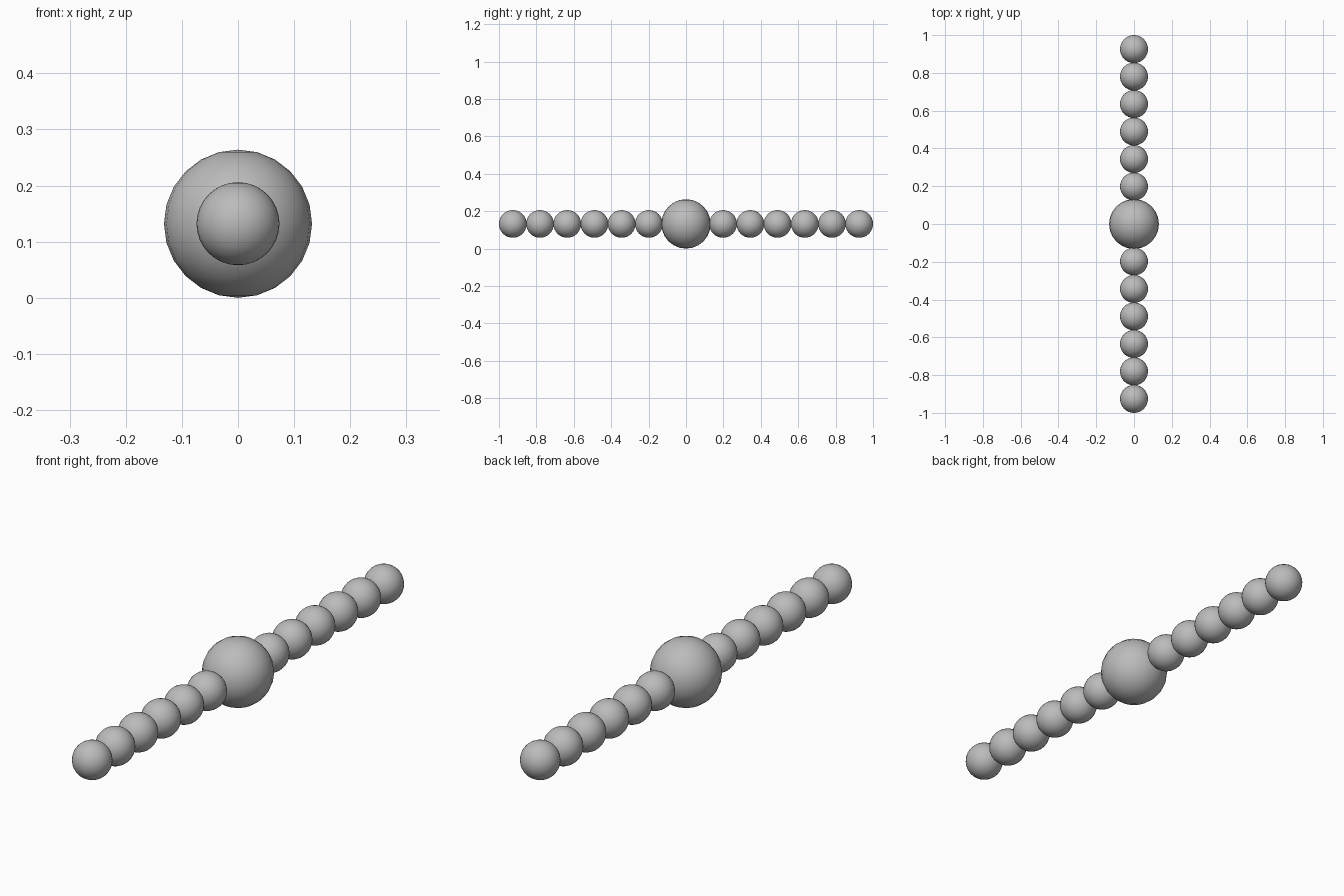
import bpy

cube = bpy.data.objects.get("Cube")
if cube:
    bpy.data.objects.remove(cube, do_unlink=True)

CENTRE_Z = 0.132
BEAD_RADIUS = 0.074
SPACING = 0.1455
END_Y = 1 - BEAD_RADIUS

grey = bpy.data.materials.new("plain_grey")
grey.use_nodes = True
colour = (0.5, 0.5, 0.5, 1)
grey.diffuse_color = colour
grey.node_tree.nodes["Principled BSDF"].inputs["Base Color"].default_value = colour


def ball(name, radius, y, segments, rings):
    bpy.ops.mesh.primitive_uv_sphere_add(
        segments=segments, ring_count=rings, radius=radius, location=(0, y, CENTRE_Z))
    obj = bpy.context.object
    obj.name = name
    obj.data.materials.append(grey)
    bpy.ops.object.shade_smooth()
    return obj


# Large central ball
ball("centre_ball", CENTRE_Z, 0, 24, 12)

# A row of six beads on each side, counted inward from the tips
for side, label in ((-1, "front"), (1, "back")):
    for i in range(6):
        ball(f"{label}_bead_{i + 1}", BEAD_RADIUS, side * (END_Y - i * SPACING), 32, 16)
